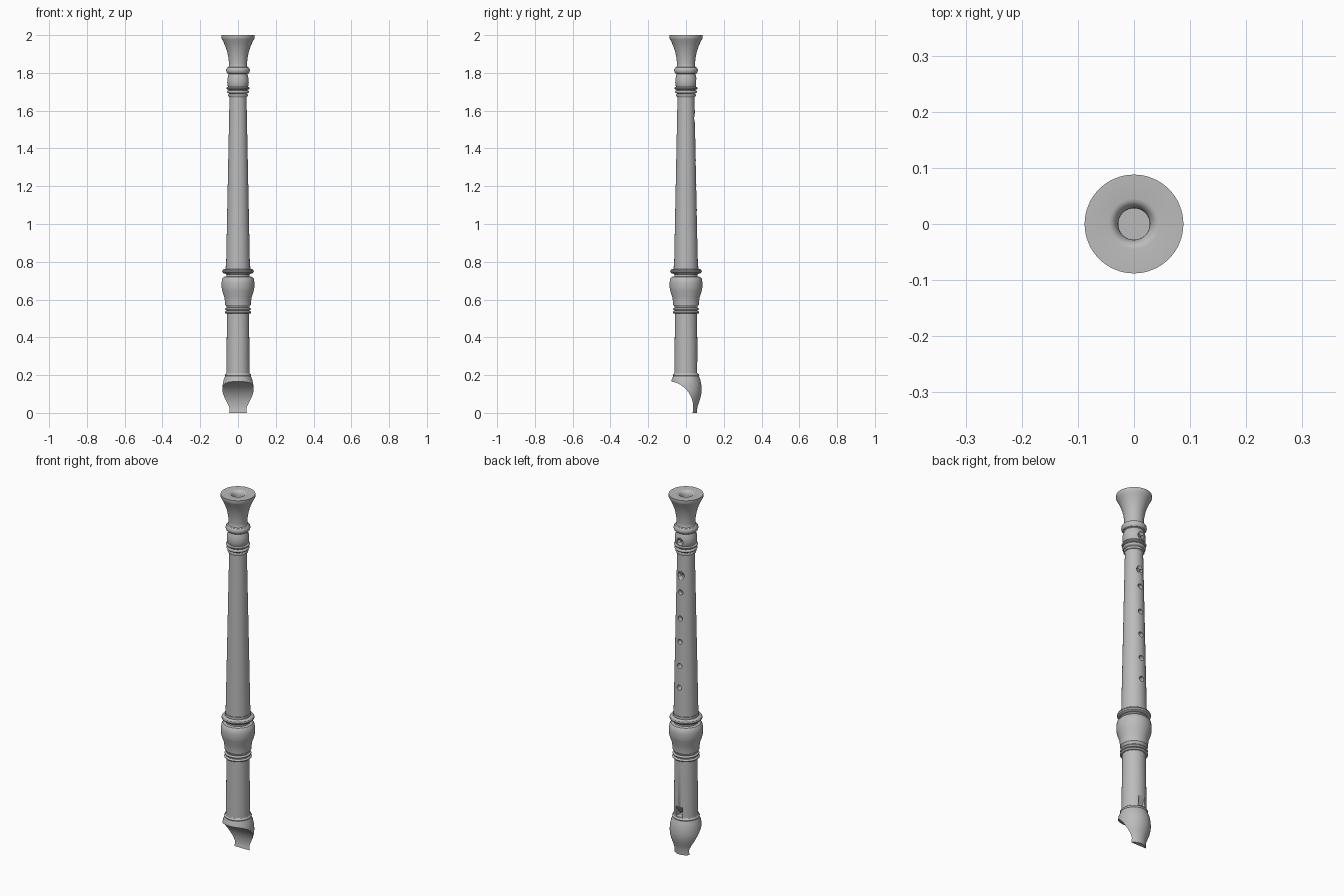
import bpy, bmesh, math
from mathutils import Matrix, Vector

cube = bpy.data.objects.get("Cube")
if cube:
    bpy.data.objects.remove(cube, do_unlink=True)

mat = bpy.data.materials.new("grey")
mat.use_nodes = True
GREY = (0.5, 0.5, 0.5, 1)
mat.diffuse_color = GREY
mat.node_tree.nodes["Principled BSDF"].inputs["Base Color"].default_value = GREY

BORE = 0.028
SEGMENTS = 64


def finish(bm, name):
    bmesh.ops.recalc_face_normals(bm, faces=bm.faces)
    mesh = bpy.data.meshes.new(name)
    bm.to_mesh(mesh)
    bm.free()
    mesh.materials.append(mat)
    obj = bpy.data.objects.new(name, mesh)
    bpy.context.collection.objects.link(obj)
    return obj


def lathe(name, profile, ring=True):
    """Spin (radius, height) points about z; a ring profile is closed on itself."""
    bm = bmesh.new()
    verts = [bm.verts.new((r, 0, z)) for r, z in profile]
    pairs = list(zip(verts, verts[1:]))
    if ring:
        pairs.append((verts[-1], verts[0]))
    edges = [bm.edges.new(p) for p in pairs]
    bmesh.ops.spin(bm, geom=verts + edges, cent=(0, 0, 0), axis=(0, 0, 1),
                   angle=math.tau, steps=SEGMENTS, use_merge=True)
    bmesh.ops.remove_doubles(bm, verts=bm.verts, dist=0.0001)
    return finish(bm, name)


def bead(r, z, bulge, half):
    """Rounded ring profile between two heights."""
    return [(r + bulge * math.sin(math.pi * i / 6),
             z - half * math.cos(math.pi * i / 6)) for i in range(7)]


def drill(x, y, z, radius, length=0.08):
    """Hole cutter pointing along y, starting at depth y."""
    bm = bmesh.new()
    bmesh.ops.create_cone(bm, cap_ends=True, segments=24, radius1=radius,
                          radius2=radius, depth=length,
                          matrix=Matrix.Translation((x, y + length / 2, z))
                          @ Matrix.Rotation(math.pi / 2, 4, "X"))
    return finish(bm, "hole_cutter")


def scoop(z, y, radius):
    """Shallow bowl cutter."""
    bm = bmesh.new()
    bmesh.ops.create_uvsphere(bm, u_segments=40, v_segments=24, radius=radius,
                              matrix=Matrix.Translation((0, y + radius, z)))
    return finish(bm, "scoop_cutter")


def prism(points, half_width):
    """Extrude a (y, z) outline along x."""
    bm = bmesh.new()
    face = bm.faces.new([bm.verts.new((-half_width, y, z)) for y, z in points])
    geom = bmesh.ops.extrude_face_region(bm, geom=[face])["geom"]
    bmesh.ops.translate(bm, vec=Vector((2 * half_width, 0, 0)),
                        verts=[g for g in geom if isinstance(g, bmesh.types.BMVert)])
    return finish(bm, "prism_cutter")


def cut(obj, cutters):
    bpy.ops.object.select_all(action="DESELECT")
    obj.select_set(True)
    bpy.context.view_layer.objects.active = obj
    for cutter in cutters:
        mod = obj.modifiers.new("cut", "BOOLEAN")
        mod.operation = "DIFFERENCE"
        mod.solver = "EXACT"
        mod.object = cutter
        bpy.ops.object.modifier_apply(modifier=mod.name)
        bpy.data.objects.remove(cutter, do_unlink=True)
    bpy.ops.object.shade_smooth_by_angle(angle=math.radians(32))


# Head joint: beak, barrel and turned socket
head = lathe("head_joint", [
    (0, 0), (0.058, 0), (0.06, 0.03), (0.068, 0.055), (0.077, 0.08),
    (0.082, 0.105), (0.083, 0.125), (0.081, 0.15), (0.076, 0.175), (0.068, 0.195)]
    + bead(0.064, 0.201, 0.006, 0.006)
    + [(0.062, 0.21), (0.058, 0.525)]
    + bead(0.062, 0.532, 0.008, 0.007) + bead(0.06, 0.55, 0.008, 0.007)
    + [(0.062, 0.565), (0.068, 0.572), (0.069, 0.59), (0.073, 0.615),
       (0.083, 0.645), (0.087, 0.665), (0.087, 0.69), (0.084, 0.71),
       (0.076, 0.72), (0.062, 0.723), (0.062, 0.732)]
    + bead(0.066, 0.75, 0.018, 0.013)
    + [(0.066, 0.765), (0.066, 0.776), (BORE, 0.776), (BORE, 0.205), (0, 0.205)],
    ring=False)
beak_curve = [(-0.1 + 0.138 * math.cos(i * math.tau / 96),
               0.03 + 0.138 * math.sin(i * math.tau / 96)) for i in range(96)]
window = [(0.015, 0.212), (0.015, 0.23), (0.036, 0.23), (0.066, 0.28), (0.09, 0.28),
          (0.09, 0.212)]
cut(head, [prism(beak_curve, 0.15), prism(window, 0.02)])

# Middle joint: tapered tube with finger holes
middle = lathe("middle_joint", [(0.063, 0.776), (0.045, 1.67),
                                (BORE, 1.67), (BORE, 0.776)])
holes = [drill(0, 0.01, z, 0.014) for z in (0.935, 1.055, 1.19, 1.32, 1.465)]
holes.append(scoop(1.56, 0.039, 0.042))
holes += [drill(x, 0.01, 1.56, 0.009) for x in (-0.011, 0.011)]
cut(middle, holes)

# Foot joint: turned rings, bulb and flared bell
flare = [(0.048 + 0.038 * (i / 10) ** 2.2, 1.835 + 0.145 * i / 10) for i in range(11)]
cup = [(0.045 - 0.017 * math.sin(i * math.pi / 12),
        1.975 + 0.025 * math.cos(i * math.pi / 12) - 0.0) for i in range(7)]
foot = lathe("foot_joint", [(0.045, 1.67)]
             + bead(0.047, 1.682, 0.006, 0.007) + bead(0.05, 1.7, 0.008, 0.008)
             + bead(0.052, 1.719, 0.009, 0.007)
             + [(0.054, 1.73), (0.057, 1.75), (0.056, 1.77), (0.051, 1.787), (0.049, 1.793)]
             + bead(0.05, 1.813, 0.013, 0.018)
             + flare + [(0.088, 1.985), (0.088, 2.0)] + cup + [(BORE, 1.67)])
cut(foot, [scoop(1.75, 0.046, 0.03)]
    + [drill(x, 0.01, 1.75, 0.008) for x in (-0.01, 0.01)])
